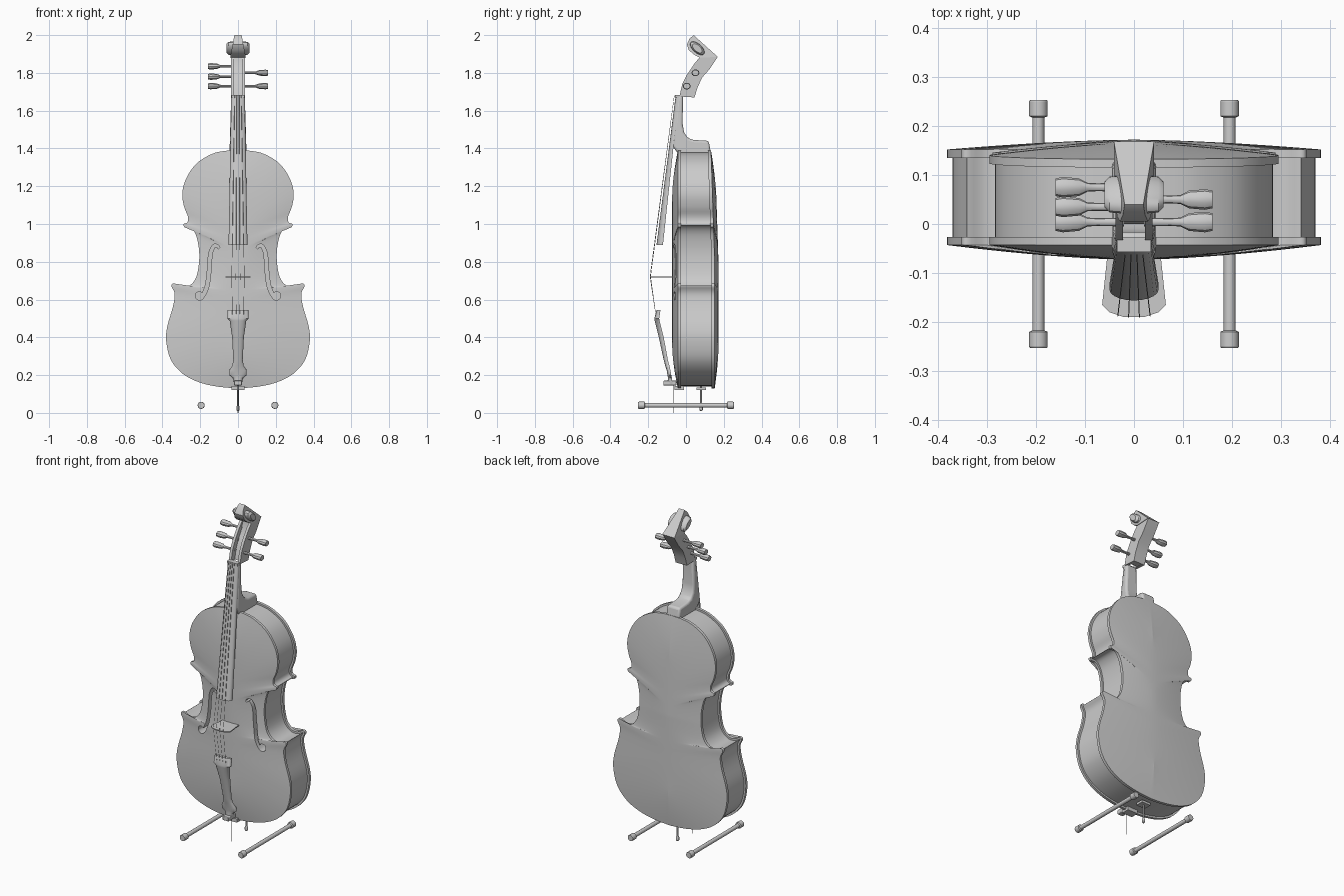
import bpy, bmesh, math
from mathutils import Vector, Matrix

old = bpy.data.objects.get("Cube")
if old:
    bpy.data.objects.remove(old, do_unlink=True)

grey = bpy.data.materials.new("plain grey")
grey.use_nodes = True
colour = (0.6, 0.6, 0.6, 1)
grey.diffuse_color = colour
grey.node_tree.nodes["Principled BSDF"].inputs["Base Color"].default_value = colour


def finish(name, bm, bevel=0):
    """Turn a bmesh into a named, shaded object."""
    bmesh.ops.remove_doubles(bm, verts=bm.verts, dist=1e-5)
    bmesh.ops.recalc_face_normals(bm, faces=bm.faces)
    mesh = bpy.data.meshes.new(name)
    bm.to_mesh(mesh)
    bm.free()
    mesh.materials.append(grey)
    ob = bpy.data.objects.new(name, mesh)
    bpy.context.collection.objects.link(ob)
    if bevel:
        mod = ob.modifiers.new("Bevel", "BEVEL")
        mod.width, mod.segments, mod.limit_method = bevel, 3, "ANGLE"
    return ob


def loft(name, rings, bevel=0, caps=True):
    """Join closed rings of points, in order, into a skin."""
    bm = bmesh.new()
    rows = [[bm.verts.new(p) for p in ring] for ring in rings]
    for a, b in zip(rows, rows[1:]):
        for i in range(len(a)):
            j = (i + 1) % len(a)
            bm.faces.new((a[i], a[j], b[j], b[i]))
    if caps:
        bm.faces.new(rows[0])
        bm.faces.new(rows[-1])
    return finish(name, bm, bevel)


def lathe(name, start, direction, profile, sides=12, flat=1):
    """Turn (distance, radius) pairs about an axis."""
    d = Vector(direction).normalized()
    rot = d.to_track_quat("Z", "Y").to_matrix()
    rings = []
    for h, r in profile:
        ring = []
        for i in range(sides):
            a = math.tau * i / sides
            ring.append(Vector(start) + rot @ Vector((r * math.cos(a), r * flat * math.sin(a), h)))
        rings.append(ring)
    return loft(name, rings)


def rod(name, a, b, r, sides=6):
    d = Vector(b) - Vector(a)
    return lathe(name, a, d, [(0, r), (d.length, r)], sides)


def box(name, centre, size, bevel=0):
    bm = bmesh.new()
    bmesh.ops.create_cube(bm, size=1, matrix=Matrix.Translation(centre) @ Matrix.Diagonal((*size, 1)))
    return finish(name, bm, bevel)


def side_cut(name, profile, lo, hi, bevel=0):
    """Extrude a (y, z) profile across x; lo and hi give x from z."""
    return loft(name, [[(f(z), y, z) for y, z in profile] for f in (lo, hi)], bevel)


def arched(name, sections):
    """Strip with a rounded front from (z, half width, back y, thickness)."""
    angles = [math.pi * i / 10 for i in range(11)]
    return loft(name, [[(w * math.cos(a), y - t * (0.35 + 0.65 * math.sin(a)), z) for a in angles]
                       + [(-w, y, z), (w, y, z)] for z, w, y, t in sections])


def spline(pts, steps):
    """Catmull-Rom curve through 2D points."""
    p = [Vector(q) for q in pts]
    p = [p[0]] + p + [p[-1]]
    out = []
    for a, b, c, d in zip(p, p[1:], p[2:], p[3:]):
        for k in range(steps):
            t = k / steps
            out.append(0.5 * (2 * b + (c - a) * t + (2 * a - 5 * b + 4 * c - d) * t * t
                              + (3 * b - a - 3 * c + d) * t ** 3))
    return out + [p[-1]]


# Body outline, half from top to bottom, then mirrored
half = spline([(0, 1.39), (.07, 1.387), (.14, 1.37), (.22, 1.32), (.275, 1.24), (.295, 1.16),
               (.285, 1.09), (.265, 1.04), (.267, 1.01), (.288, 1), (.282, .982), (.25, .98),
               (.222, .94), (.206, .86), (.208, .78), (.225, .71), (.26, .672), (.3, .667),
               (.34, .685), (.352, .67), (.335, .63), (.345, .56), (.374, .46), (.38, .38),
               (.355, .28), (.29, .205), (.2, .16), (.1, .138), (0, .13)], 4)
half[0].x = half[-1].x = 0
count = len(half) - 1
spine = [Vector((0, 1.15 - .8 * i / count)) for i in range(count + 1)]
flip = lambda pts: [Vector((-p.x, p.y)) for p in reversed(pts[1:-1])]
outline = half + flip(half)
spine += flip(spine)


def inset(pts, d):
    out = []
    for i, p in enumerate(pts):
        t = (pts[(i + 1) % len(pts)] - pts[i - 1]).normalized()
        out.append(p + d * Vector((t.y, -t.x)))
    return out


def back_y(z):
    return .152 - .02 * max(0, (z - .8) / .6)


# Body: arched front, overhanging rim, ribs, arched back
ribs = inset(outline, .011)
steps = [i / 10 for i in range(11)]
rings = []
for s in steps:
    rings.append([(p.x * s, -.043 - .03 * (1 - s ** 1.6), q.y + (p.y - q.y) * s)
                  for p, q in zip(outline, spine)])
for pts, depth in ((outline, 0), (ribs, 0), (ribs, 1), (outline, 1)):
    rings.append([(p.x, back_y(p.y) - .017 if depth else -.027, p.y) for p in pts])
for s in reversed(steps):
    rings.append([(p.x * s, back_y(q.y + (p.y - q.y) * s) + .02 * (1 - s ** 1.6), q.y + (p.y - q.y) * s)
                  for p, q in zip(outline, spine)])
body = loft("body", rings, caps=False)

# Sound holes cut into the front
hole = spline([(.1, .872), (.112, .885), (.13, .88), (.146, .84), (.152, .76), (.162, .68),
               (.18, .63), (.2, .605), (.218, .615), (.214, .635)], 5)
for side, sign in (("left", 1), ("right", -1)):
    rim = []
    for edge in (1, -1):
        row = []
        for i, p in enumerate(hole):
            t = (hole[min(i + 1, len(hole) - 1)] - hole[max(i - 1, 0)]).normalized()
            w = .006 + .004 * math.sin(math.pi * i / (len(hole) - 1))
            row.append(p + edge * w * Vector((t.y, -t.x)))
        rim += row if edge == 1 else row[::-1]
    slot = loft(side + "_sound_hole_cutter", [[(sign * p.x, y, p.y) for p in rim] for y in (-.12, .05)])
    bore = rod(side + "_eye_cutter", (sign * .205, -.12, .622), (sign * .205, .05, .622), .02, 16)
    for cutter in (slot, bore):
        mod = body.modifiers.new("Cut", "BOOLEAN")
        mod.operation, mod.object, mod.solver = "DIFFERENCE", cutter, "EXACT"
        bpy.context.view_layer.objects.active = body
        bpy.ops.object.modifier_apply(modifier=mod.name)
        bpy.data.objects.remove(cutter, do_unlink=True)

# Neck with heel, fingerboard and nut
side_cut("neck", [(-.045, 1.68), (-.016, 1.68), (-.018, 1.53), (-.01, 1.485), (.01, 1.455), (.04, 1.445),
                  (.12, 1.44), (.133, 1.37), (-.04, 1.37), (-.07, 1.41)],
         lambda z: -.036 - .03 * (1.68 - z) , lambda z: .036 + .03 * (1.68 - z), .012)
arched("fingerboard", [(.89, .05, -.122, .034), (1.67, .036, -.038, .018)])
box("nut", (0, -.042, 1.677), (.07, .03, .014))

# Pegbox: back wall plus two cheeks leave an open channel in front
back_edge = [(.045, 1.67), (.06, 1.72), (.085, 1.775), (.125, 1.82), (.168, 1.885)]
front_edge = [(.075, 1.885), (.045, 1.85), (.005, 1.79), (-.02, 1.74), (-.035, 1.675)]
side_cut("pegbox_back", back_edge + [(.075, 1.885), (.07, 1.84), (.04, 1.79), (.015, 1.74), (0, 1.675)],
         lambda z: -.03, lambda z: .03)
for side, sign in (("left", 1), ("right", -1)):
    side_cut(side + "_pegbox_cheek", back_edge + front_edge,
             lambda z: sign * .022, lambda z: sign * .038)

# Scroll head, narrowing to its crown, with an ear on each side
crown = lambda z: .041 - .022 * max(0, (z - 1.885) / .115)
side_cut("scroll_head", [(.168, 1.885), (.04, 2), (.018, 1.98), (.005, 1.95), (.015, 1.92), (.045, 1.895),
                         (.075, 1.88)], lambda z: -crown(z), crown)
for side, sign in (("left", 1), ("right", -1)):
    ear = lathe(side + "_scroll_ear", (0, 0, 0), (sign, 0, 0), [(0, .05), (.05, .045), (.06, .032)], 20)
    squash = Matrix.Rotation(math.radians(-42), 4, "X") @ Matrix.Diagonal((1, 1, .5, 1))
    ear.data.transform(Matrix.Translation((0, .06, 1.93)) @ squash)

# Tuning pegs
peg = [(.02, .009), (.075, .008), (.095, .009), (.112, .018), (.145, .021), (.16, .018)]
for i, (sign, y, z) in enumerate([(-1, .075, 1.835), (-1, .035, 1.78), (-1, .004, 1.73),
                                  (1, .05, 1.8), (1, .004, 1.73)]):
    lathe(f"tuning_peg_{i}", (0, y, z), (sign, 0, 0), peg, 10, .85)

# Tailpiece, its foot and the lower saddle
arched("tailpiece", [(.545, .055, -.135, .02), (.5, .056, -.142, .026), (.488, .044, -.14, .026),
                     (.4, .031, -.118, .026), (.28, .025, -.096, .022), (.25, .03, -.088, .022),
                     (.225, .046, -.082, .02), (.2, .046, -.078, .02), (.185, .026, -.075, .02),
                     (.15, .02, -.07, .03)])
box("tailpiece_foot", (0, -.085, .158), (.04, .07, .025), .004)
box("lower_saddle", (0, -.035, .132), (.07, .05, .022))

# Bridge plate and strings
plate = [(-.055, -.07), (-.065, -.165), (-.05, -.18), (-.02, -.19)]
plate += [(-x, y) for x, y in reversed(plate)]
loft("bridge", [[(x, y, z) for x, y in plate] for z in (.716, .722)])
for i in range(4):
    k = i - 1.5
    top = (k * .012, -.062, 1.68)
    peak = (k * .022, -.192 + .003 * abs(k), .722)
    rod(f"string_{i}", top, peak, .001, 4)
    rod(f"string_tail_{i}", peak, (k * .02, -.16, .52), .001, 4)

# End pin, its plate and the hanging tail wire
lathe("end_pin", (0, .08, .01), (0, 0, 1), [(0, .005), (.006, .009), (.022, .009), (.03, .005), (.13, .005)])
box("end_pin_plate", (0, .08, .128), (.06, .05, .014))
rod("tail_wire", (0, -.065, 0), (0, -.065, .15), .0015)

# Floor bars with capped ends
bar = [(0, .017), (.003, .019), (.033, .019), (.036, .012)]
bar += [(.506 - h, r) for h, r in reversed(bar)]
for side, sign in (("left", 1), ("right", -1)):
    lathe(side + "_floor_bar", (sign * .195, -.253, .04), (0, 1, 0), bar, 16)

# Smooth shading with sharp edges kept
bpy.ops.object.select_all(action="DESELECT")
for ob in bpy.context.scene.objects:
    if ob.type == "MESH":
        ob.select_set(True)
        bpy.context.view_layer.objects.active = ob
bpy.ops.object.shade_smooth_by_angle(angle=math.radians(32))
